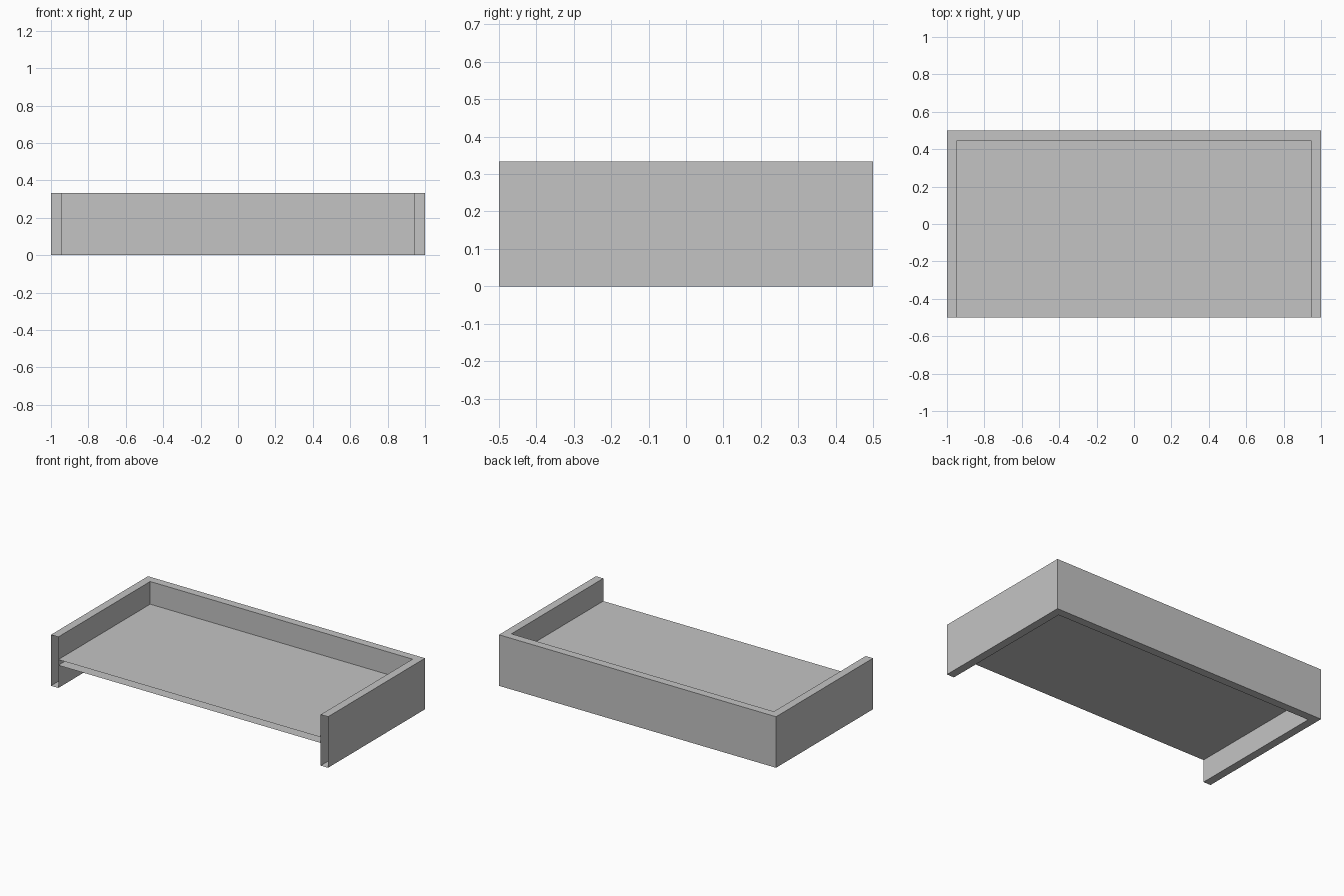
import bpy
import bmesh

if "Cube" in bpy.data.objects:
    bpy.data.objects.remove(bpy.data.objects["Cube"], do_unlink=True)

HALF_X, HALF_Y, HEIGHT = 1.0, 0.5, 0.333
WALL = 0.053
SHELF_LOW, SHELF_TOP = 0.148, 0.185

grey = bpy.data.materials.new("plain grey")
grey.use_nodes = True
grey.diffuse_color = (0.55, 0.55, 0.55, 1)
grey.node_tree.nodes["Principled BSDF"].inputs["Base Color"].default_value = (0.55, 0.55, 0.55, 1)


def extruded_shell(name, outline, low, high, is_open):
    """Extrude a plan outline upward, then remove the faces that are left open."""
    bm = bmesh.new()
    base = bm.faces.new([bm.verts.new((x, y, low)) for x, y in outline])
    result = bmesh.ops.extrude_face_region(bm, geom=[base], use_keep_orig=True)
    raised = [v for v in result["geom"] if isinstance(v, bmesh.types.BMVert)]
    bmesh.ops.translate(bm, verts=raised, vec=(0, 0, high - low))
    bmesh.ops.recalc_face_normals(bm, faces=bm.faces)
    bm.normal_update()
    unwanted = [f for f in bm.faces if is_open(f)]
    bmesh.ops.delete(bm, geom=unwanted, context="FACES")
    mesh = bpy.data.meshes.new(name)
    bm.to_mesh(mesh)
    bm.free()
    mesh.materials.append(grey)
    obj = bpy.data.objects.new(name, mesh)
    bpy.context.collection.objects.link(obj)
    return obj


# Hollow U-shaped wall, open at its two front ends
inner_x, inner_y = HALF_X - WALL, HALF_Y - WALL
right_half = [(-inner_x, inner_y), (-inner_x, -HALF_Y), (-HALF_X, -HALF_Y), (-HALF_X, HALF_Y)]
left_half = [(-x, y) for x, y in reversed(right_half)]
extruded_shell("surround_wall", right_half + left_half, 0, HEIGHT,
               lambda f: f.normal.y < -0.5 and f.calc_center_median().y < 0)

# Hollow shelf between the walls: only its upper and lower sheets
shelf_plan = [(-inner_x, -HALF_Y), (inner_x, -HALF_Y), (inner_x, inner_y), (-inner_x, inner_y)]
extruded_shell("shelf", shelf_plan, SHELF_LOW, SHELF_TOP,
               lambda f: abs(f.normal.z) < 0.5)
